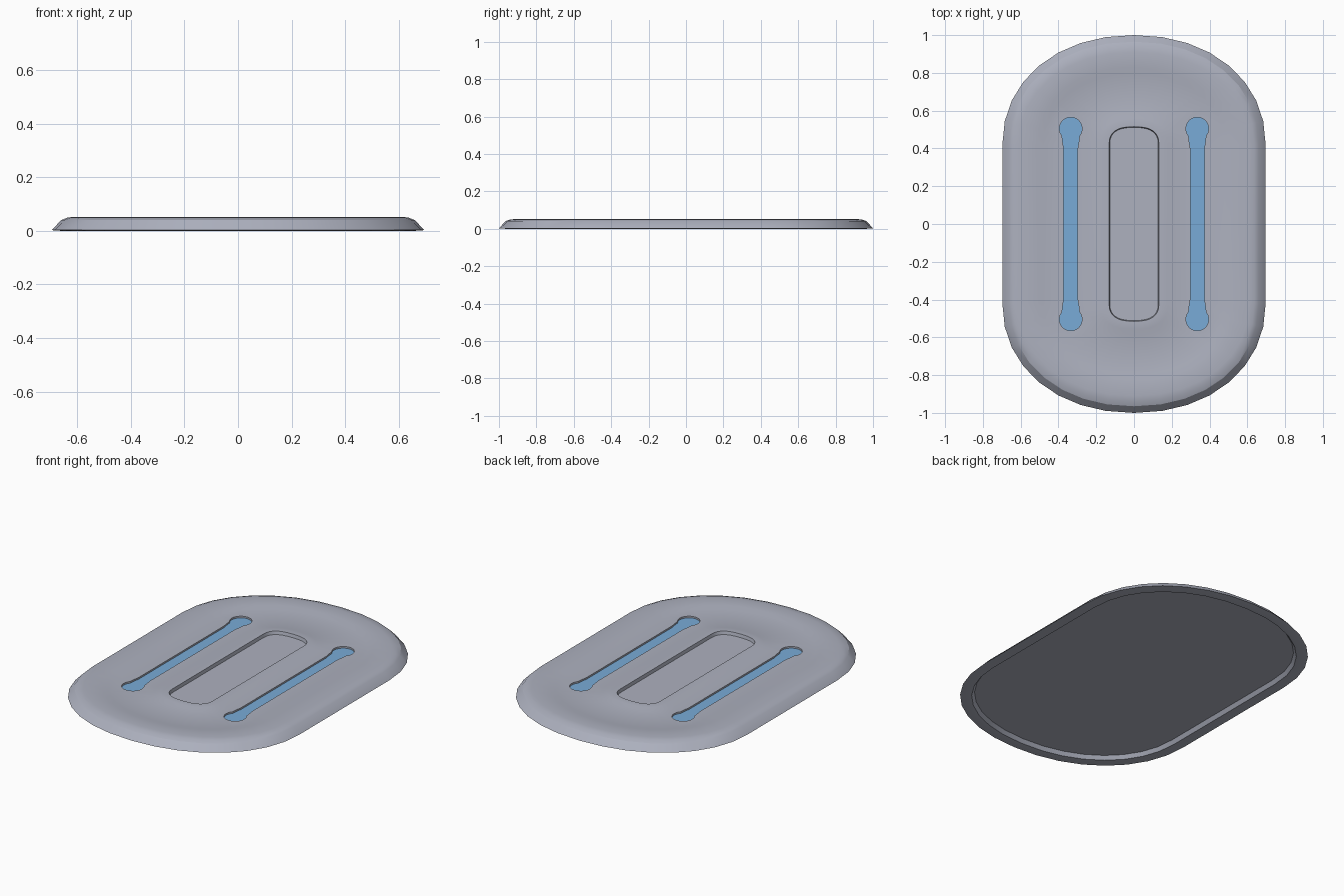
import bpy, bmesh, math

if "Cube" in bpy.data.objects:
    bpy.data.objects.remove(bpy.data.objects["Cube"])

def material(name, rgb):
    m = bpy.data.materials.new(name)
    m.diffuse_color = (*rgb, 1)
    m.use_nodes = True
    m.node_tree.nodes["Principled BSDF"].inputs["Base Color"].default_value = m.diffuse_color
    return m

GREY = material("light grey", (0.42, 0.44, 0.52))
BLUE = material("sky blue", (0.19, 0.41, 0.68))
STRAIGHT = 0.42   # half length of the straight sides
STEPS = 8         # segments per corner

def oval(a, length, z, power):
    """Stadium-like loop: straight sides with superelliptic ends."""
    b = length - STRAIGHT
    quarter = []
    for i in range(STEPS + 1):
        t = math.pi / 2 * i / STEPS
        quarter.append((a * max(math.cos(t), 0) ** (2 / power) if i < STEPS else 0,
                        STRAIGHT + b * math.sin(t) ** (2 / power)))
    half = quarter + [(-x, y) for x, y in quarter[-2::-1]]
    return [(x, y, z) for x, y in half + [(-x, -y) for x, y in half]]

def finish(bm, name, mat):
    bmesh.ops.recalc_face_normals(bm, faces=bm.faces)
    me = bpy.data.meshes.new(name)
    bm.to_mesh(me)
    bm.free()
    me.materials.append(mat)
    ob = bpy.data.objects.new(name, me)
    bpy.context.collection.objects.link(ob)
    return ob

def loft(loops, name, mat):
    """Skin a stack of equal loops and cap both ends."""
    bm = bmesh.new()
    rings = [[bm.verts.new(p) for p in loop] for loop in loops]
    for r, s in zip(rings, rings[1:]):
        for i in range(len(r)):
            j = (i + 1) % len(r)
            bm.faces.new((r[i], r[j], s[j], s[i]))
    bm.faces.new(rings[0])
    bm.faces.new(rings[-1])
    return finish(bm, name, mat)

# Plate: half width, half length, height, corner power (underside to centre pocket)
profile = [
    (0.620, 0.925, 0.022, 2.12), (0.635, 0.94, 0.001, 2.12),   # hollow underside
    (0.655, 0.96, 0.0, 2.12), (0.697, 1.0, 0.003, 2.12),       # foot rim
    (0.660, 0.965, 0.041, 2.12), (0.637, 0.94, 0.050, 2.12),   # sloped outer edge
    (0.610, 0.91, 0.053, 2.12),
    (0.510, 0.83, 0.053, 2.12), (0.480, 0.795, 0.046, 2.12),   # step down
    (0.210, 0.587, 0.046, 2.5), (0.180, 0.557, 0.053, 2.5),    # raised centre frame
    (0.132, 0.515, 0.053, 2.6), (0.128, 0.511, 0.034, 2.6),    # centre pocket
]
plate = loft([oval(*p) for p in profile], "oval_plate", GREY)

def slot(cx, z0, z1, name, mat):
    """Bar with a round bulb and flared neck at each end."""
    quarter = [(0.037, 0.40), (0.042, 0.43)]
    for i in range(10):
        t = math.radians(-40 + 130 * i / 9)
        quarter.append((0.06 * math.cos(t), 0.505 + 0.06 * math.sin(t)))
    half = quarter + [(-x, y) for x, y in quarter[-2::-1]]
    pts = half + [(-x, -y) for x, y in half]
    return loft([[(cx + x, y, z) for x, y in pts] for z in (z0, z1)], name, mat)

# Two recessed slots with blue floors
for side, cx in (("left", -0.335), ("right", 0.335)):
    cutter = slot(cx, 0.030, 0.08, side + "_slot_cutter", GREY)
    mod = plate.modifiers.new("slot", 'BOOLEAN')
    mod.operation = 'DIFFERENCE'
    mod.solver = 'EXACT'
    mod.object = cutter
    bpy.context.view_layer.objects.active = plate
    bpy.ops.object.modifier_apply(modifier=mod.name)
    bpy.data.objects.remove(cutter)
    slot(cx, 0.030, 0.036, side + "_slot_inlay", BLUE)

# Smooth the curved sides, keep the steps crisp
bpy.ops.object.select_all(action='DESELECT')
plate.select_set(True)
bpy.context.view_layer.objects.active = plate
bpy.ops.object.shade_smooth_by_angle(angle=math.radians(25))
plate.select_set(False)
